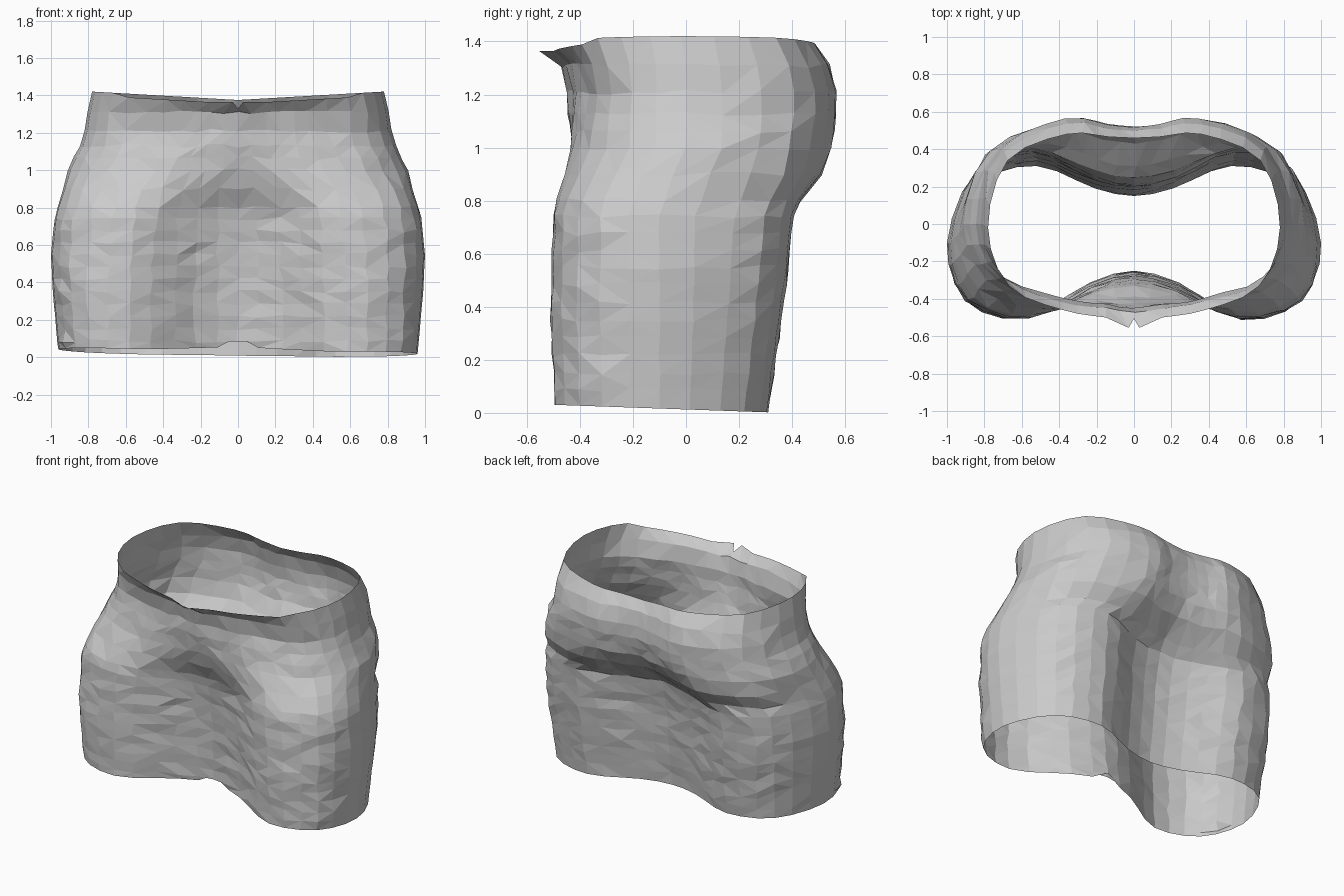
import bpy, bmesh, random
from mathutils import Vector

if "Cube" in bpy.data.objects:
    bpy.data.objects.remove(bpy.data.objects["Cube"])

random.seed(4)
SUB = 4     # facets between neighbouring section points
STEP = .07  # row height

# Levels: z, front centre y, front thigh x/y, half width, side y, back lobe x/y, back centre y
LEVELS = [
    (0.02, -.25, .58, -.495, .96, -.10, .52, .31, .15),
    (0.35, -.275, .58, -.51, .99, -.10, .53, .36, .19),
    (0.55, -.29, .57, -.505, 1.0, -.10, .54, .385, .21),
    (0.74, -.315, .55, -.50, .98, -.10, .54, .405, .25),
    (0.80, -.335, .54, -.49, .965, -.08, .46, .43, .31),
    (0.90, -.39, .51, -.455, .935, -.05, .42, .51, .43),
    (1.00, -.425, .45, -.425, .91, .00, .38, .545, .49),
    (1.13, -.445, .40, -.405, .845, .00, .36, .565, .52),
    (1.21, -.45, .38, -.395, .82, .00, .36, .565, .52),
    (1.31, -.47, .38, -.415, .805, .00, .36, .535, .50),
    (1.39, -.52, .38, -.46, .78, -.02, .36, .48, .46),
]


def spline(a, b, c, d, t):
    """Catmull-Rom between b and c."""
    return 0.5 * (2 * b + (c - a) * t + (2 * a - 5 * b + 4 * c - d) * t * t
                  + (3 * b - a - 3 * c + d) * t ** 3)


def section(level):
    """Closed mirrored cross-section, counter-clockwise from front centre."""
    z, yf, xl, yl, w, ys, xb, yb, yc = level
    leg = min(1, max(0, (1.0 - z) / .2))  # 1 on the legs, 0 at the waist
    half = [(xl * .4, yf + (yl - yf) * (.34 - .09 * leg)),
            (xl, yl),
            (xl + (w - xl) * (.72 + .04 * leg), yl + (ys - yl) * (.29 - .05 * leg)),
            (w, ys),
            (xb + (w - xb) * (.75 - .08 * leg), yb + (ys - yb) * (.28 - .06 * leg)),
            (xb, yb),
            (xb * .4, yc + (yb - yc) * (.34 - .09 * leg))]
    ring = [(0, yf)] + half + [(0, yc)] + [(-x, y) for x, y in reversed(half)]
    pts = [Vector((x, y, z)) for x, y in ring]
    n = len(pts)
    out = []
    for i in range(n):
        steps = 2 if abs(pts[i].x + pts[(i + 1) % n].x) < .3 else SUB - 1
        out += [spline(pts[i - 1], pts[i], pts[(i + 1) % n], pts[(i + 2) % n], k / steps)
                for k in range(steps)]
    return out


# Fixed facet counts are taken from the sections; sides between levels cut into even rows
keys = [section(l) for l in LEVELS]
rows = []
for low, high in zip(keys, keys[1:]):
    steps = max(1, round((high[0].z - low[0].z) / STEP))
    for k in range(steps):
        rows.append([p.lerp(q, k / steps) for p, q in zip(low, high)])
rows.append(keys[-1])

# Wavy hem, raised rim sides and small irregularities of the cloth
n = len(rows[0])
for r, row in enumerate(rows):
    for p in row:
        middle = max(0, 1 - abs(p.x) / .5)
        if r == 0:
            p.z = max(0, .013 - .035 * p.y + (.025 * abs(p.x) if p.x < 0 else 0)
                      + (.035 * middle if p.y < 0 else 0))
        elif r == len(rows) - 1:
            side = min(1, abs(p.x) / .78)
            p.z = 1.375 + .045 * side - (.02 if p.y < -.36 else 0)
        else:
            p.x += random.uniform(-.012, .012) * (abs(p.y) > .25)
            p.y += random.uniform(-.004, .004)
            p.z += random.uniform(-.01, .01)

# Centre notches in hem and waistband
rows[0][0].z = .11
rows[-1][0].z = 1.33
rows[-1][0].y = -.505
for j in (1, n - 1):
    rows[-1][j].x *= .4
    rows[-1][j].y = -.555
    rows[-1][j].z = 1.365

# Triangulated cloth sheet, open at both ends
bm = bmesh.new()
grid = [[bm.verts.new(p) for p in row] for row in rows]
for r in range(len(rows) - 1):
    for j in range(n):
        a, b = grid[r][j], grid[r][(j + 1) % n]
        d, c = grid[r + 1][j], grid[r + 1][(j + 1) % n]
        tris = ((a, b, c), (a, c, d)) if random.random() < .5 else ((a, b, d), (b, c, d))
        for t in tris:
            bm.faces.new(t)
mesh = bpy.data.meshes.new("short_skirt")
bm.to_mesh(mesh)
bm.free()
skirt = bpy.data.objects.new("short_skirt", mesh)
bpy.context.collection.objects.link(skirt)
